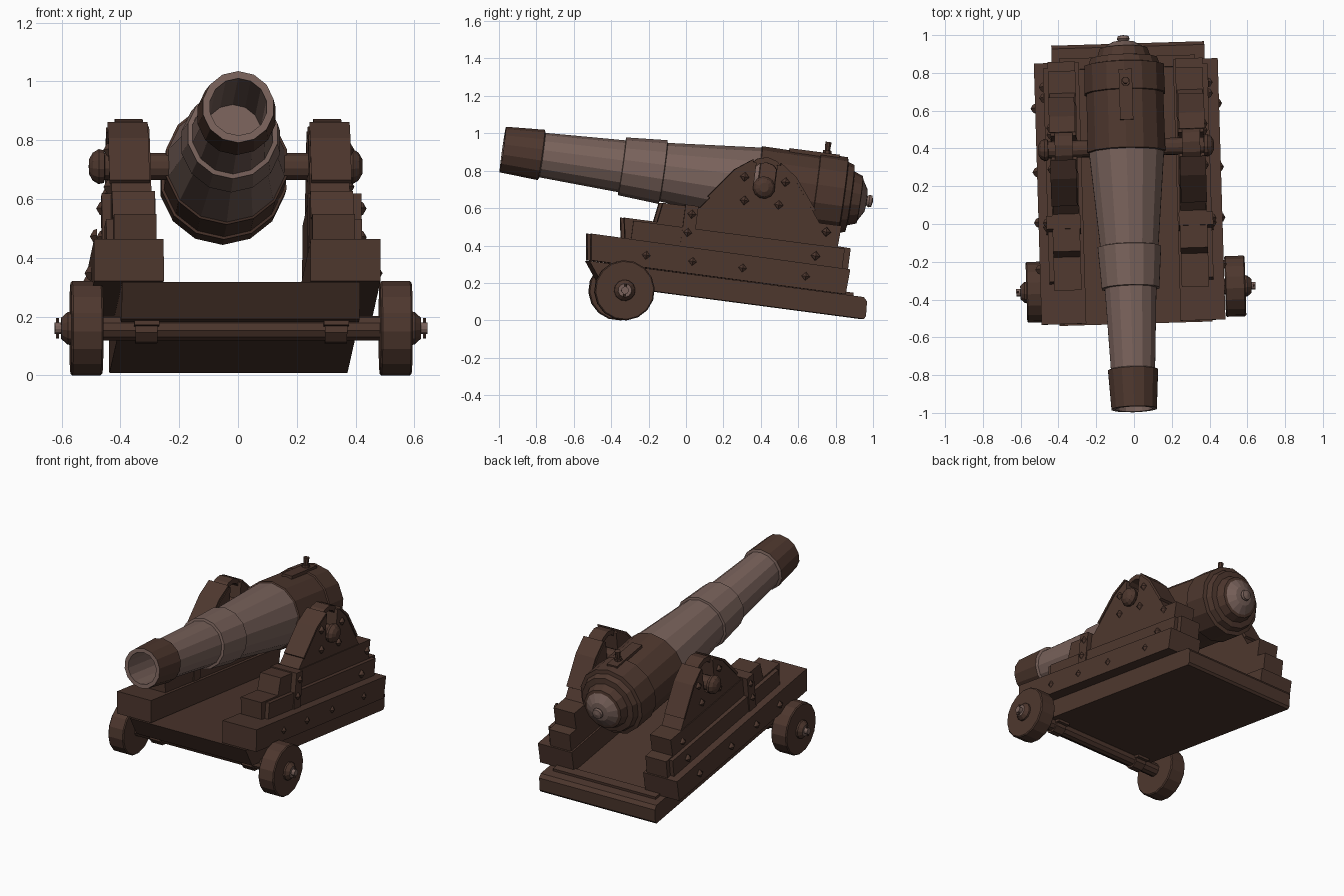
import bpy, bmesh
from math import radians, cos, sin, pi
from mathutils import Matrix, Vector

if "Cube" in bpy.data.objects:
    bpy.data.objects.remove(bpy.data.objects["Cube"])

# Whole gun sits nose-up and is turned slightly about z
POSE = Matrix.Rotation(radians(1.7), 4, 'Z') @ Matrix.Rotation(radians(-7.5), 4, 'X')
OFF = -0.022   # sideways offset of the cheeks and barrel


def material(name, rgb):
    m = bpy.data.materials.new(name)
    m.diffuse_color = (*rgb, 1)
    m.use_nodes = True
    m.node_tree.nodes["Principled BSDF"].inputs["Base Color"].default_value = m.diffuse_color
    return m


DARK = material("dark_brown", (0.075, 0.038, 0.027))
LIGHT = material("worn_brown", (0.19, 0.122, 0.104))


def finish(name, bm, extra=None):
    bmesh.ops.recalc_face_normals(bm, faces=bm.faces)
    me = bpy.data.meshes.new(name)
    bm.to_mesh(me)
    bm.free()
    me.materials.append(DARK)
    me.materials.append(LIGHT)
    ob = bpy.data.objects.new(name, me)
    bpy.context.collection.objects.link(ob)
    ob.matrix_world = POSE @ (extra or Matrix())
    return ob


def prism(name, profile, x0, x1, off=OFF):
    """Extrude a (y, z) outline from x0 to x1."""
    bm = bmesh.new()
    a = [bm.verts.new((x0 + off, y, z)) for y, z in profile]
    b = [bm.verts.new((x1 + off, y, z)) for y, z in profile]
    bm.faces.new(a)
    bm.faces.new(b)
    n = len(a)
    for i in range(n):
        j = (i + 1) % n
        bm.faces.new((a[i], a[j], b[j], b[i]))
    return finish(name, bm)


def box(name, x, y, z, off=OFF):
    return prism(name, [(y[0], z[0]), (y[1], z[0]), (y[1], z[1]), (y[0], z[1])], x[0], x[1], off)


def lathe(name, pts, sides, axis, loc, light=(), flip=1, extra=None, turn=0.5):
    """Spin (distance, radius) points round an axis through loc."""
    bm = bmesh.new()
    rings = []
    for t, r in pts:
        ring = []
        for k in range(1 if r == 0 else sides):
            a = 2 * pi * (k + turn) / sides
            u, v = r * cos(a), r * sin(a)
            p = {'X': (t * flip, u, v), 'Y': (u, t, v), 'Z': (u, v, t)}[axis]
            ring.append(bm.verts.new(Vector(p) + Vector(loc)))
        rings.append(ring)
    for s, (p, q) in enumerate(zip(rings, rings[1:])):
        for k in range(sides):
            m = (k + 1) % sides
            vs = [p[k % len(p)], p[m % len(p)], q[m % len(q)], q[k % len(q)]]
            f = bm.faces.new(list(dict.fromkeys(vs)))
            f.material_index = 1 if s in light else 0
    return finish(name, bm, extra)


# Barrel: bore, muzzle band, chase, middle band, reinforce, breech, knob
barrel = [(-0.45, 0), (-0.45, .098), (-1.09, .098), (-1.09, .123), (-.882, .136),
          (-.876, .120), (-.447, .140), (-.445, .156), (-.225, .172), (-.221, .158),
          (.279, .203), (.283, .211), (.594, .209), (.597, .218), (.745, .216),
          (.75, .192), (.785, .180), (.79, .145), (.838, .128), (.842, .110),
          (.872, .060), (.876, .024), (.888, .034), (.903, .030), (.91, 0)]
TILT = Matrix.Translation((OFF - .006, 0, .768)) @ Matrix.Rotation(radians(-.5), 4, 'X')
lathe("barrel", barrel, 14, 'Y', (0, 0, 0), (0, 1, 2, 4, 5, 6, 7, 8, 9, 19, 20, 21, 22, 23),
      extra=TILT)

# Vent plate and priming pin on top of the breech
box("vent_plate", (-.035, .035), (.43, .70), (.96, .985))
lathe("vent_pin", [(.95, 0), (.95, .024), (1.0, .024), (1.0, .015), (1.045, .018), (1.045, 0)],
      8, 'Z', (OFF, .632, 0))

# Base slab with sloped front and chamfered back
prism("base_slab", [(-.48, .13), (.93, .13), (.94, .145), (.935, .225), (.915, .246),
                    (-.565, .246)], -.405, .405, -.005)
box("rear_tread", (-.36, .36), (.80, .86), (.24, .262), -.01)

# Cheek outlines
CY, CZ = .309, .757
steps = [(-.39, .38), (-.41, .50), (-.232, .50), (-.215, .605), (.748, .608),
         (.742, .497), (.812, .495), (.812, .38)]
notch = [(CY + .056 * cos(a), CZ + .056 * sin(a)) for a in [-pi * k / 6 for k in range(7)]]
bracket = ([(-.02, .60), (.15, .82), (.235, .885)]
           + [(CY - .056, .885)] + notch[::-1] + [(CY + .056, .885)]
           + [(.385, .885), (.47, .82), (.635, .60)])
arch = [(CY + r * cos(a), .815 + r * sin(a)) for r, ks in ((.105, range(7)), (.075, range(6, -1, -1)))
        for a in [pi * k / 6 for k in ks]]
slope = [(.03, .663), (.15, .82), (.235, .885), (.235, .90), (.142, .833), (.018, .672)]

rail_bolts = [(-.27, .315), (-.02, .315), (.25, .315), (.59, .315)]
cheek_bolts = [(-.055, .565), (-.065, .465), (.67, .565), (.63, .43)]
bracket_bolts = [(.215, .675), (.40, .675), (.20, .80), (.42, .80)]

for s, side in ((-1, "left"), (1, "right")):
    # Side rail and stepped cheek
    prism(side + "_rail", [(-.557, .25), (.815, .248), (.822, .383), (-.575, .392)],
          s * .25, s * .487, -.018)
    prism(side + "_cheek", steps, s * .265, s * .41)
    box(side + "_cheek_foot", (s * .40, s * .435), (-.36, .78), (.38, .49))
    # Trunnion bracket, strap and edge plates
    prism(side + "_trunnion_bracket", bracket, s * .27, s * .405)
    prism(side + "_trunnion_strap", arch, s * .29, s * .385)
    prism(side + "_front_edge_plate", slope, s * .275, s * .412)
    prism(side + "_rear_edge_plate", [(2 * CY - y, z) for y, z in slope], s * .275, s * .412)
    # Upright iron band on the cheek
    box(side + "_cheek_band", (s * .26, s * .442), (-.095, -.025), (.385, .612))

    # Trunnion with domed cap
    lathe(side + "_trunnion", [(.10, 0), (.10, .046), (.412, .046), (.414, .056), (.432, .060),
                               (.452, .048), (.465, .025), (.465, 0)],
          12, 'X', (OFF - .008, CY, CZ), flip=s)

    # Diamond-headed bolts
    groups = ((rail_bolts, .483), (cheek_bolts, .436), (bracket_bolts, .403))
    for pts, x in groups:
        for i, (y, z) in enumerate(pts):
            lathe(f"{side}_bolt", [(0, 0), (0, .026), (.012, .021), (.024, 0)], 4, 'X',
                  (OFF + s * x, y, z), flip=s, turn=0)

    # Wheel, hub, axle tip and linch pin
    wc = (.0, -.363, .114)
    lathe(side + "_wheel", [(.472, 0), (.472, .155), (.478, .161), (.574, .161), (.58, .155),
                            (.58, 0)], 16, 'X', wc, flip=s)
    lathe(side + "_hub", [(.57, 0), (.57, .058), (.59, .056), (.612, .036), (.612, .020),
                          (.634, .020), (.634, 0)], 12, 'X', wc, (3, 4, 5), flip=s)
    lathe(side + "_linch_pin", [(-.034, 0), (-.034, .006), (.034, .006), (.034, 0)], 6, 'Z',
          (s * .624, wc[1], wc[2]))
    # Axle clamp under the slab
    lathe(side + "_axle_clamp", [(.285, 0), (.285, .054), (.36, .054), (.36, 0)], 8, 'X',
          wc, flip=s)
    box(side + "_clamp_plate", (s * .28, s * .365), (-.44, -.29), (.115, .14), 0)

# Front axle
lathe("front_axle", [(-.48, 0), (-.48, .042), (.48, .042), (.48, 0)], 10, 'X', (0, -.363, .114))
